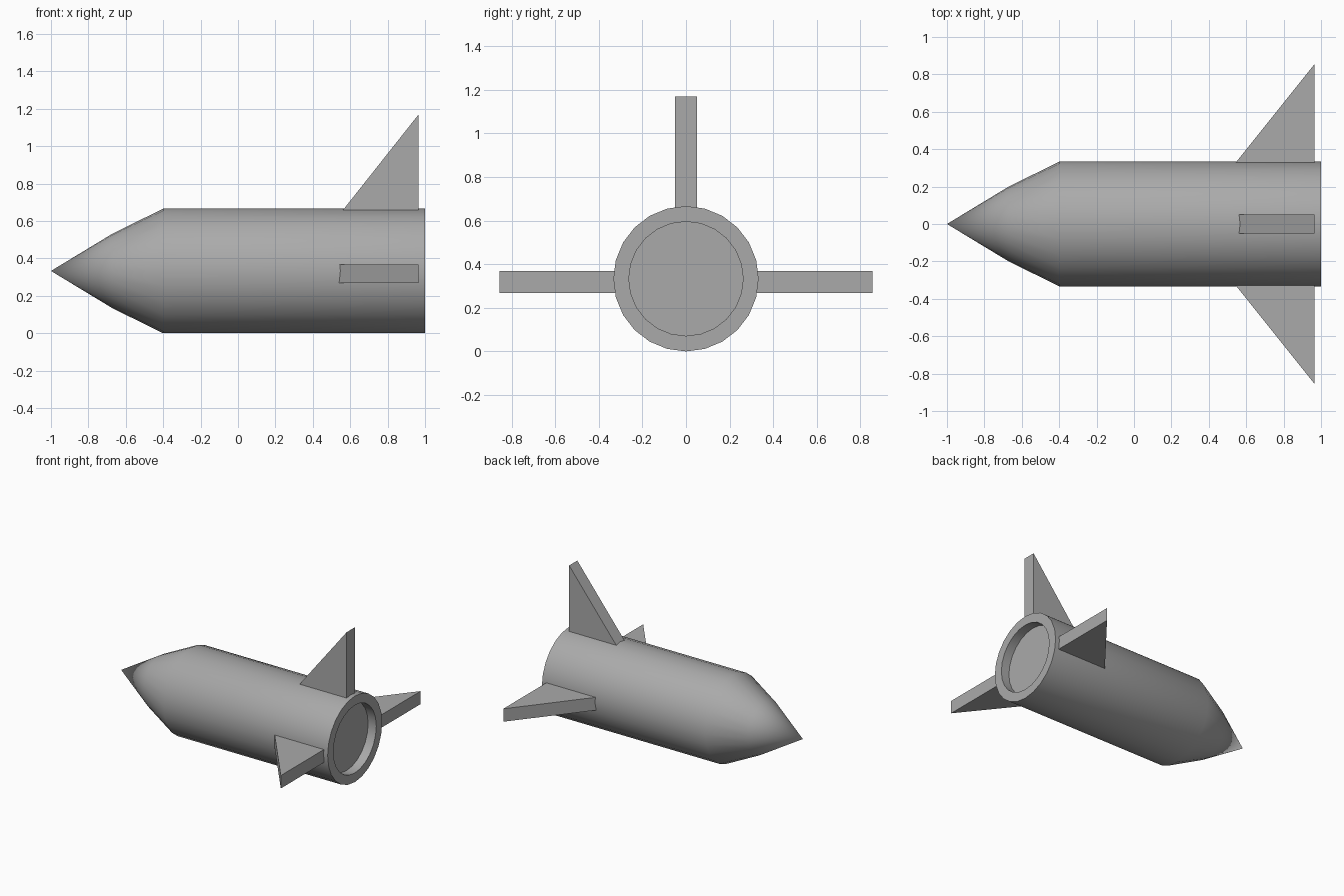
import bpy, bmesh
from math import sin, cos, pi, radians

cube = bpy.data.objects.get("Cube")
if cube:
    bpy.data.objects.remove(cube, do_unlink=True)

SIDES = 24
RADIUS = 0.333
AXIS_Z = 0.333

grey = bpy.data.materials.new("plain grey")
grey.use_nodes = True
colour = (0.4, 0.4, 0.4, 1)
grey.diffuse_color = colour
grey.node_tree.nodes["Principled BSDF"].inputs["Base Color"].default_value = colour


def finish(name, bm):
    bmesh.ops.recalc_face_normals(bm, faces=bm.faces)
    mesh = bpy.data.meshes.new(name)
    bm.to_mesh(mesh)
    bm.free()
    mesh.materials.append(grey)
    obj = bpy.data.objects.new(name, mesh)
    bpy.context.collection.objects.link(obj)
    return obj


def lathe_x(name, tip_x, profile):
    """Revolve (x, radius) points around the body axis, from a pointed tip."""
    bm = bmesh.new()
    tip = bm.verts.new((tip_x, 0, AXIS_Z))
    rings = []
    for x, r in profile:
        angles = [2 * pi * i / SIDES for i in range(SIDES)]
        rings.append([bm.verts.new((x, r * cos(a), AXIS_Z + r * sin(a))) for a in angles])
    for i in range(SIDES):
        j = (i + 1) % SIDES
        bm.faces.new((tip, rings[0][i], rings[0][j]))
        for a, b in zip(rings, rings[1:]):
            bm.faces.new((a[i], b[i], b[j], a[j]))
    bm.faces.new(rings[-1])
    return finish(name, bm)


def fin(name, profile, thickness, place):
    """Extrude a triangle of (x, outward) points; place maps it to 3D."""
    bm = bmesh.new()
    near, far = [[bm.verts.new(place(x, d, side * thickness / 2)) for x, d in profile]
                 for side in (-1, 1)]
    bm.faces.new(near)
    bm.faces.new(far)
    for i in range(len(profile)):
        j = (i + 1) % len(profile)
        bm.faces.new((near[i], near[j], far[j], far[i]))
    return finish(name, bm)


# Body with pointed nose and recessed tail
body = lathe_x("rocket_body", -1, [(-0.67, 0.2), (-0.4, RADIUS), (1, RADIUS),
                                   (1, 0.262), (0.93, 0.262)])
bpy.ops.object.select_all(action="DESELECT")
body.select_set(True)
bpy.context.view_layer.objects.active = body
bpy.ops.object.shade_smooth_by_angle(angle=radians(30))

# Three triangular tail fins, rooted slightly inside the body
top_shape = [(0.525, 0.28), (0.965, 0.28), (0.965, 0.836)]
side_shape = [(0.505, 0.28), (0.965, 0.28), (0.965, 0.855)]
fin("top_fin", top_shape, 0.1, lambda x, d, t: (x, t, AXIS_Z + d))
for name, s in (("front_fin", -1), ("back_fin", 1)):
    fin(name, side_shape, 0.1, lambda x, d, t: (x, s * d, 0.318 + t))
